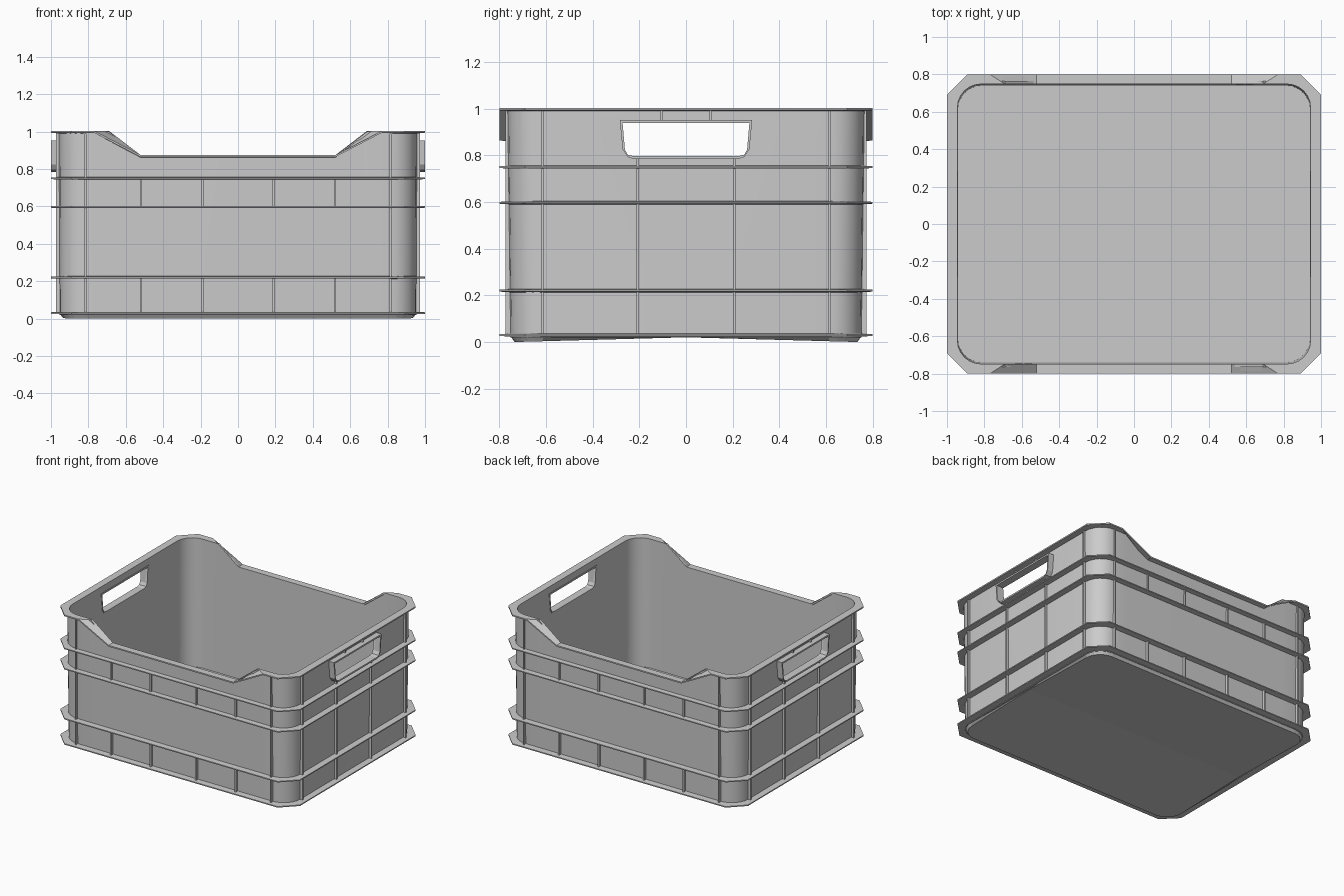
import bpy, bmesh
from math import sin, cos, pi, radians

if "Cube" in bpy.data.objects:
    bpy.data.objects.remove(bpy.data.objects["Cube"])

SEG = 6


def outline(hx, hy, c, slope_x=0.69, rounded=True):
    """Closed rectangle outline with rounded or chamfered corners."""
    q = [(hx, 0)]
    for i in range(SEG + 1):
        t = i / SEG
        if rounded:
            q.append((hx - c + c * cos(t * pi / 2), hy - c + c * sin(t * pi / 2)))
        else:
            q.append((hx - c * t, hy - c + c * t))
    q += [(slope_x, hy), (0.52, hy)]
    return (q + [(-x, y) for x, y in reversed(q)] +
            [(-x, -y) for x, y in q[1:]] + [(x, -y) for x, y in reversed(q[1:])])


def level(pts, z, dip=0.0):
    return [(x, y, z - (dip if abs(x) < 0.55 else 0)) for x, y in pts]


def finish(bm, name):
    bmesh.ops.recalc_face_normals(bm, faces=bm.faces)
    me = bpy.data.meshes.new(name)
    bm.to_mesh(me)
    bm.free()
    ob = bpy.data.objects.new(name, me)
    bpy.context.collection.objects.link(ob)
    return ob


def loft(name, rings, caps=False):
    """Skin a list of rings; without caps the last ring joins the first."""
    bm = bmesh.new()
    vs = [[bm.verts.new(p) for p in r] for r in rings]
    n = len(vs[0])
    pairs = list(zip(vs, vs[1:])) + ([] if caps else [(vs[-1], vs[0])])
    for a, b in pairs:
        for i in range(n):
            j = (i + 1) % n
            bm.faces.new((a[i], a[j], b[j], b[i]))
    if caps:
        for r in (vs[0], vs[-1]):
            f = bm.faces.new(r)
            if n > 20:  # fold the floor along its middle line
                bmesh.utils.face_split(f, r[0], r[n // 2])
    return finish(bm, name)


def smooth(ob):
    bpy.ops.object.select_all(action='DESELECT')
    ob.select_set(True)
    bpy.context.view_layer.objects.active = ob
    bpy.ops.object.shade_smooth_by_angle(angle=radians(30))


def boxes(name, specs):
    """One object from (x0, x1, y0, y1, z0, z1) boxes."""
    bm = bmesh.new()
    for x0, x1, y0, y1, z0, z1 in specs:
        r = bmesh.ops.create_cube(bm, size=1)
        for v in r['verts']:
            v.co = (x0 if v.co.x < 0 else x1, y0 if v.co.y < 0 else y1,
                    z0 if v.co.z < 0 else z1)
    return finish(bm, name)


# Handle opening profile, grown outward by g
def handle(x, g=0.0):
    right = [(0.225, 0.797 - g), (0.25, 0.803 - g * .8),
             (0.262 + g * .8, 0.825), (0.272 + g, 0.94 + g)]
    pts = right + [(-y, z) for y, z in reversed(right)]
    return [(x, y, z) for y, z in pts]


# Thin tapered walls with dipped long sides
walls = loft("crate_walls", [
    level(outline(0.953, 0.753, 0.14), 0.02),
    level(outline(0.957, 0.765, 0.14), 1.0, 0.13),
    level(outline(0.945, 0.750, 0.13), 1.0, 0.13),
    level(outline(0.942, 0.741, 0.13), 0.02)])

# Handle openings
cutter = loft("handle_cutter", [handle(-1.2), handle(1.2)], caps=True)
cutter.hide_render = True
mod = walls.modifiers.new("handles", 'BOOLEAN')
mod.operation, mod.solver, mod.object = 'DIFFERENCE', 'EXACT', cutter
bpy.context.view_layer.objects.active = walls
bpy.ops.object.modifier_apply(modifier=mod.name)
bpy.data.objects.remove(cutter)
smooth(walls)

# Handle frames
for s, side in ((-1, "left"), (1, "right")):
    loft("handle_frame_" + side, [handle(s * 0.942), handle(s * 1.0),
                                  handle(s * 1.0, 0.012), handle(s * 0.942, 0.012)])

# Floor slab folded up slightly along the middle
def folded(hx, hy, z0, rise):
    return [(x, y, z0 + rise * (1 - abs(y) / hy)) for x, y in outline(hx, hy, 0.12)]

loft("floor", [level(outline(0.945, 0.745, 0.13), 0.034),
               level(outline(0.952, 0.752, 0.14), 0.024),
               folded(0.935, 0.735, 0.0, 0.02)], caps=True)

# Chamfered flanges around the walls
for i, z in enumerate((0.03, 0.22, 0.597, 0.75)):
    inner = outline(0.948, 0.750, 0.135)
    outer = outline(1.0, 0.8, 0.11, rounded=False)
    loft(f"flange_{i + 1}", [level(inner, z - 0.007), level(inner, z + 0.007),
                             level(outer, z + 0.004), level(outer, z - 0.004)])

# Top rim following the dip
inner = outline(0.944, 0.748, 0.125)
outer = outline(1.0, 0.8, 0.11, slope_x=0.77, rounded=False)
loft("top_rim", [level(inner, 0.99, 0.13), level(inner, 1.004, 0.13),
                 level(outer, 1.004, 0.13), level(outer, 0.994, 0.13)])

# Vertical stiffening ribs
T = 0.005
ribs = []
for s in (-1, 1):
    for y, z0, z1 in ((0.615, 0.03, 0.99), (0.207, 0.03, 0.79), (0.105, 0.95, 0.995)):
        for m in (-1, 1):
            xs = sorted((s * 0.948, s * 0.972))
            ribs.append((*xs, m * y - T, m * y + T, z0, z1))
    for x, spans in ((0.815, ((0.03, 0.99),)),
                     (0.52, ((0.03, 0.22), (0.60, 0.75))),
                     (0.19, ((0.03, 0.22), (0.60, 0.75)))):
        for z0, z1 in spans:
            for m in (-1, 1):
                ys = sorted((s * 0.75, s * 0.775))
                ribs.append((m * x - T, m * x + T, *ys, z0, z1))
boxes("wall_ribs", ribs)
